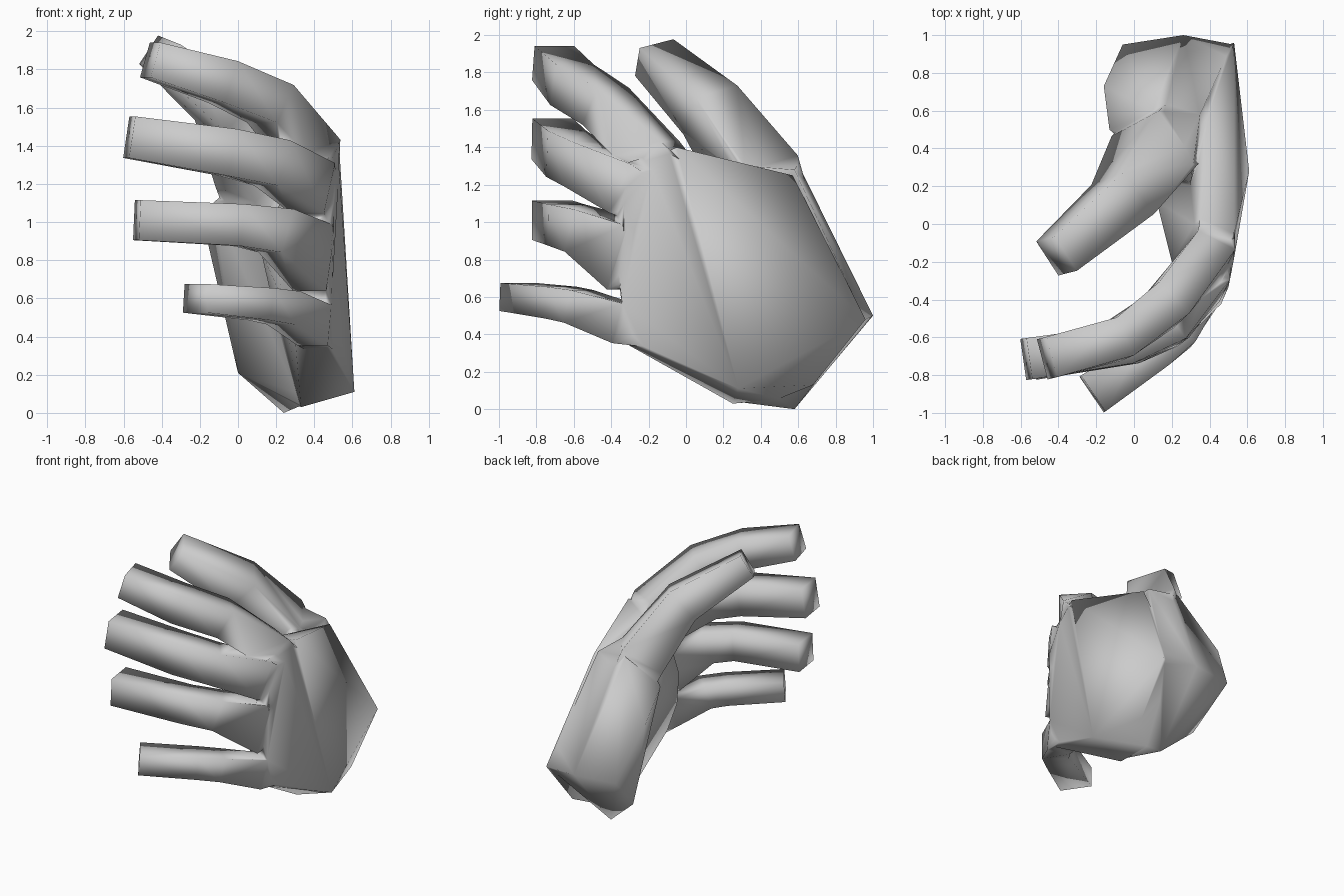
import bpy, bmesh, math
from mathutils import Vector

if "Cube" in bpy.data.objects:
    bpy.data.objects.remove(bpy.data.objects["Cube"])


def finish(name, bm):
    bmesh.ops.recalc_face_normals(bm, faces=bm.faces)
    mesh = bpy.data.meshes.new(name)
    bm.to_mesh(mesh)
    bm.free()
    ob = bpy.data.objects.new(name, mesh)
    bpy.context.collection.objects.link(ob)
    return ob


def hull(name, points):
    bm = bmesh.new()
    for p in points:
        bm.verts.new(p)
    res = bmesh.ops.convex_hull(bm, input=bm.verts)
    junk = [g for g in res["geom_interior"] + res["geom_unused"]
            if isinstance(g, bmesh.types.BMVert)]
    bmesh.ops.delete(bm, geom=list(set(junk)), context='VERTS')
    return finish(name, bm)


def digit(name, path, ref):
    """Four-sided loft: path rows are x, y, z, width, thickness."""
    bm = bmesh.new()
    pts = [Vector(r[:3]) for r in path]
    rings = []
    for i, r in enumerate(path):
        a, b = pts[max(i - 1, 0)], pts[min(i + 1, len(pts) - 1)]
        t = (b - a).normalized()
        side = (Vector(ref) - t * t.dot(Vector(ref))).normalized()
        out = t.cross(side)
        rings.append([bm.verts.new(pts[i] + side * r[3] / 2 * s + out * r[4] / 2 * o)
                      for s, o in ((-1, -1), (-1, 1), (1, 1), (1, -1))])
    for q, w in zip(rings, rings[1:]):
        for k in range(4):
            n = (k + 1) % 4
            bm.faces.new((q[k], q[n], w[n], w[k]))
    bm.faces.new(rings[0])
    bm.faces.new(rings[-1])
    return finish(name, bm)


# back of the hand and palm slab, reaching out to the webs
hand = hull("hand", [
    (.53, -.05, 1.4), (.53, -.18, 1.28), (.46, -.31, 1.32), (.5, -.33, 1.1),
    (.43, -.39, 1.02), (.45, -.38, .88), (.5, -.34, .58), (.47, -.32, .35),
    (.61, .28, .11), (.53, .96, .48), (.5, .68, .13), (.33, .25, .03),
    (.3, .5, .05), (.3, .88, .45), (.4, .73, .94), (.39, .57, 1.25), (.42, .22, 1.32),
    (.32, 0, 1.35), (.2, -.2, .85), (.23, -.22, .6), (.3, -.2, .38), (.12, .12, .85)])

# thick base of the thumb and the wrist
parts = [hull("thumb_base", [
    (.24, .58, 0), (0, .65, .21), (-.06, .95, .5), (.262, 1, .5), (.52, .955, .481),
    (.335, .27, .04), (-.16, .73, .9), (-.13, .5, 1.1), (.35, .58, 1.28), (.1, .6, 1.31),
    (.3, .22, 1.31), (.1, .3, 1.15), (.29, .15, .85), (.36, .73, .96), (.1, .73, .97)])]

# fingers and thumb, from tip to root
Z = (0, 0, 1)
digits = {
    "index": (Z, [(-.46, -.71, 1.85, .19, .22), (-.08, -.61, 1.735, .23, .22),
                  (.17, -.43, 1.62, .23, .23), (.4, -.16, 1.34, .25, .22),
                  (.44, .1, 1.08, .2, .16)]),
    "middle": (Z, [(-.57, -.715, 1.445, .22, .22), (-.05, -.64, 1.365, .25, .21),
                   (.18, -.545, 1.31, .25, .21), (.39, -.31, 1.18, .29, .2),
                   (.44, 0, 1.0, .2, .14)]),
    "ring": (Z, [(-.53, -.715, 1.01, .21, .22), (0, -.64, .985, .22, .2),
                 (.2, -.545, .955, .24, .2), (.4, -.33, .81, .36, .19),
                 (.45, 0, .75, .2, .14)]),
    "little": (Z, [(-.22, -.9, .6, .15, .23), (.12, -.67, .57, .17, .2),
                   (.24, -.575, .55, .18, .19), (.4, -.34, .46, .22, .17),
                   (.46, 0, .4, .18, .14)]),
    "thumb": ((.4, 0, 1), [(-.41, -.17, 1.88, .18, .22), (-.06, .13, 1.6, .27, .28),
                           (.11, .39, 1.23, .33, .36), (.18, .5, .95, .3, .3)]),
}
for name, (ref, path) in digits.items():
    parts.append(digit(name, path, ref))

# weld everything into one skin
for p in parts:
    m = hand.modifiers.new(p.name, 'BOOLEAN')
    m.operation = 'UNION'
    m.solver = 'EXACT'
    m.object = p
dg = bpy.context.evaluated_depsgraph_get()
mesh = bpy.data.meshes.new_from_object(hand.evaluated_get(dg))
hand.modifiers.clear()
hand.data = mesh
for p in parts:
    bpy.data.objects.remove(p)

# merge slivers, then shade the whole skin smooth
bm = bmesh.new()
bm.from_mesh(mesh)
bmesh.ops.remove_doubles(bm, verts=bm.verts, dist=.02)
bmesh.ops.triangulate(bm, faces=bm.faces)
bmesh.ops.recalc_face_normals(bm, faces=bm.faces)
bm.to_mesh(mesh)
bm.free()
for f in mesh.polygons:
    f.use_smooth = True
